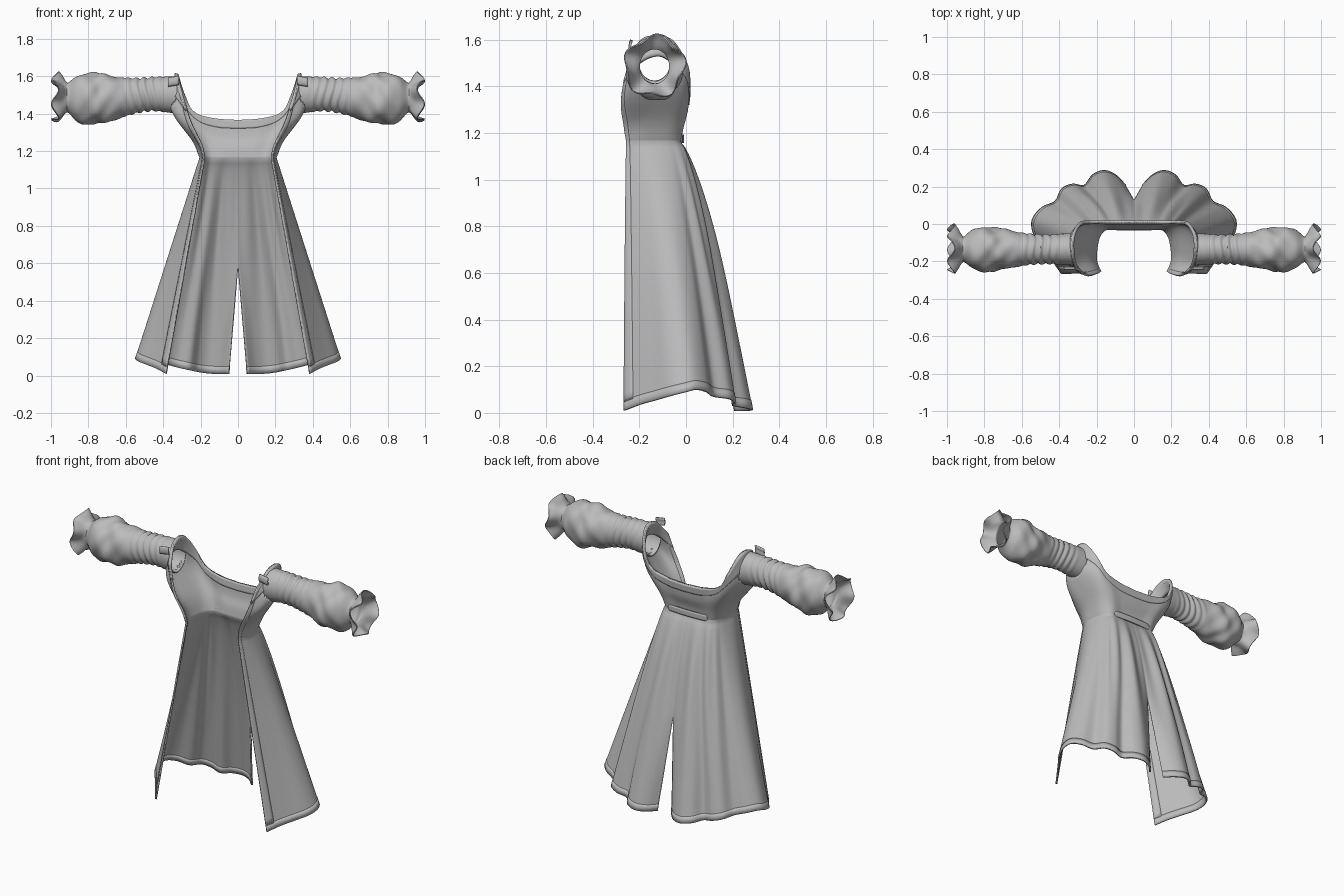
import bpy, bmesh, math
from mathutils import Vector

if "Cube" in bpy.data.objects:
    bpy.data.objects.remove(bpy.data.objects["Cube"], do_unlink=True)

cloth = bpy.data.materials.new("grey cloth")
cloth.use_nodes = True
cloth.diffuse_color = (0.5, 0.5, 0.5, 1)
cloth.node_tree.nodes["Principled BSDF"].inputs["Base Color"].default_value = (0.5, 0.5, 0.5, 1)


def spline(points, t):
    """Smooth curve through the points, t from 0 to 1."""
    pts = [Vector(p) for p in points]
    n = len(pts) - 1
    s = min(max(t, 0), 1) * n
    i = min(int(s), n - 1)
    f = s - i
    p1, p2 = pts[i], pts[i + 1]
    p0 = pts[i - 1] if i > 0 else p1 * 2 - p2
    p3 = pts[i + 2] if i + 2 <= n else p2 * 2 - p1
    return 0.5 * (p1 * 2 + (p2 - p0) * f + (p0 * 2 - p1 * 5 + p2 * 4 - p3) * f * f
                  + (p1 * 3 - p0 - p2 * 3 + p3) * f ** 3)


def sheet(name, func, us, vs, thick, cut=None, closed=False):
    """Cloth surface from func(u, v), mirrored to both sides and thickened."""
    bm = bmesh.new()
    grid = [[bm.verts.new(func(u, v)) for u in us] for v in vs]
    cols = len(us)
    for a, b in zip(grid, grid[1:]):
        for i in range(cols if closed else cols - 1):
            j = (i + 1) % cols
            bm.faces.new((a[i], a[j], b[j], b[i]))
    if cut:
        doomed = [f for f in bm.faces if cut(f.calc_center_median())]
        bmesh.ops.delete(bm, geom=doomed, context='FACES')
    mesh = bpy.data.meshes.new(name)
    bm.to_mesh(mesh)
    bm.free()
    mesh.materials.append(cloth)
    ob = bpy.data.objects.new(name, mesh)
    bpy.context.collection.objects.link(ob)
    mirror = ob.modifiers.new("mirror", 'MIRROR')
    mirror.merge_threshold = 0.0005
    solid = ob.modifiers.new("thickness", 'SOLIDIFY')
    solid.thickness = thick
    solid.offset = 0
    bpy.ops.object.select_all(action='DESELECT')
    bpy.context.view_layer.objects.active = ob
    ob.select_set(True)
    bpy.ops.object.shade_smooth_by_angle(angle=math.radians(50))
    return ob


def span(a, b, n):
    return [a + (b - a) * i / n for i in range(n + 1)]


# Half rings of the gown, from back centre round to the front edge
NECK = [(0, .01, 1.365), (.13, .01, 1.375), (.235, .01, 1.41), (.29, 0, 1.5),
        (.325, -.07, 1.605), (.325, -.17, 1.6), (.305, -.25, 1.5)]
CHEST = [(0, 0, 1.28), (.1, 0, 1.285), (.2, .005, 1.32), (.29, -.02, 1.39),
         (.36, -.13, 1.45), (.34, -.22, 1.41), (.245, -.275, 1.34)]
RIBS = [(0, -.02, 1.22), (.08, -.02, 1.22), (.16, -.015, 1.23), (.215, -.05, 1.25),
        (.24, -.13, 1.26), (.235, -.2, 1.25), (.195, -.265, 1.23)]
WAIST = [(0, -.03, 1.165), (.08, -.03, 1.165), (.15, -.03, 1.165), (.185, -.07, 1.165),
         (.2, -.14, 1.165), (.2, -.2, 1.165), (.18, -.255, 1.165)]
HEM = [(.05, .21, .008), (.1, .26, .008), (.16, .283, .012), (.22, .26, .02),
       (.265, .205, .03), (.33, .21, .045), (.385, .185, .06), (.42, .12, .07),
       (.485, .09, .09), (.53, .045, .1), (.545, 0, .09), (.53, -.06, .075),
       (.48, -.13, .055), (.43, -.2, .035), (.385, -.265, .01)]


def bodice(u, v):
    return spline([spline(r, u) for r in (NECK, CHEST, RIBS, WAIST)], v)


def skirt(u, t):
    a, b = spline(WAIST, u), spline(HEM, u)
    p = a.lerp(b, t)
    p.y = a.y + (b.y - a.y) * t ** 0.72
    # centre seam stays shut down to the top of the back slit
    p.x -= 0.05 * (t - max(0, 2 * t - 1)) * max(0, 1 - u * 7)
    # gathers below the waist
    fade = math.sin(math.pi * min(1, t * 1.2)) * max(0, 1 - t)
    p.y += 0.012 * fade * math.cos(u * 40) * (u < 0.5)
    return p


def gown(u, v):
    """v below 1 is the bodice, 1 to 2 is the skirt."""
    return bodice(u, v) if v <= 1 else skirt(u, v - 1)


SLEEVE_Y, SLEEVE_Z = -0.135, 1.5


def armhole(c):
    return c.x > 0.27 and c.z > 1.3 and math.hypot(c.y - SLEEVE_Y, c.z - SLEEVE_Z) < 0.088


us = span(0, 1, 84)
sheet("gown_body", gown, us, span(0, 1, 30) + span(1, 2, 40)[1:], 0.008, armhole)

# Sewn bands along neckline, hem and front opening
sheet("neck_band", bodice, us, span(0, 0.17, 5), 0.018)
sheet("hem_band", skirt, us, span(0.965, 1, 2), 0.011)
sheet("front_facing", gown, span(0.955, 1, 3), span(0.15, 1.97, 60), 0.011)

# Sleeve outline: position along x, radius, centre height
SLEEVE = [(.325, .097, 1.5), (.39, .092, 1.503), (.45, .087, 1.505), (.51, .087, 1.5),
          (.57, .094, 1.493), (.64, .108, 1.485), (.72, .126, 1.48), (.8, .134, 1.48),
          (.86, .118, 1.48), (.905, .079, 1.485), (.925, .084, 1.485), (.955, .112, 1.485),
          (.978, .128, 1.485)]


def sleeve(a, v):
    x, r, zc = spline(SLEEVE, v)
    gather = max(0, 1 - abs(x - .5) / .13)
    puff = max(0, 1 - abs(x - .75) / .16)
    ruffle = max(0, (x - .915) / .063)
    r += 0.007 * gather * math.sin(x * 150 + 1.5 * math.sin(2 * a) + a)
    r += 0.009 * puff * math.sin(3 * a + 38 * x) + 0.005 * puff * math.sin(5 * a - 55 * x)
    r += 0.013 * ruffle * math.sin(5 * a + 0.6)
    x += 0.02 * ruffle * math.cos(5 * a + 1.8)
    flat = 0.86 + 0.12 * ruffle
    return Vector((x, SLEEVE_Y + r * flat * math.cos(a), zc + r * math.sin(a)))


turn = [math.tau * i / 72 for i in range(72)]
sheet("sleeves", sleeve, turn, span(0, 1, 110), 0.006, closed=True)


# Folded tab at the front of each shoulder
def shoulder_tab(u, v):
    return Vector((.315 + .06 * u, -.235 - .006 * math.sin(v * 3), 1.6 - .045 * v - .01 * u))


sheet("shoulder_tabs", shoulder_tab, span(0, 1, 4), span(0, 1, 4), 0.01)


# Half belt across the back of the waist, with rounded ends
def belt(u, v):
    half = 0.018 * math.sqrt(max(0.05, 1 - max(0, u - 0.85) ** 2 / 0.0225))
    return Vector((.135 * u, -.014 - .008 * u * u, 1.175 + half * (2 * v - 1)))


sheet("back_belt", belt, span(0, 1, 24), span(0, 1, 4), 0.012)
